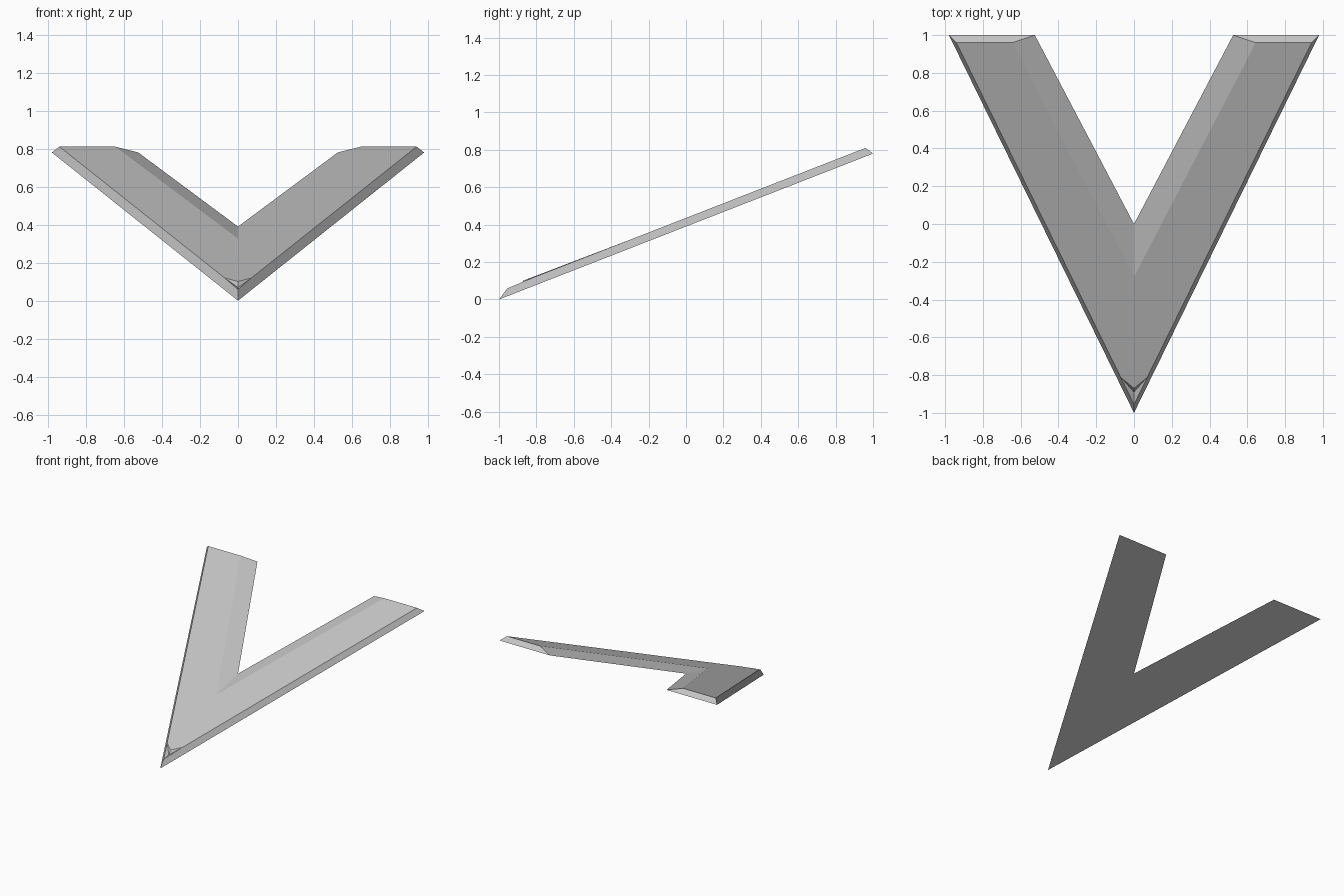
import bpy
import bmesh

cube = bpy.data.objects.get("Cube")
if cube:
    bpy.data.objects.remove(cube, do_unlink=True)

SLOPE = 0.39    # rise of the tilted plate along y
THICK = 0.046   # height of the upper plate above the underside

grey = bpy.data.materials.new("light grey")
grey.use_nodes = True
colour = (0.55, 0.55, 0.55, 1)
grey.diffuse_color = colour
grey.node_tree.nodes["Principled BSDF"].inputs["Base Color"].default_value = colour

bm = bmesh.new()


def point(x, y, height=0.0):
    """Vertex at a height above the sloping underside."""
    return bm.verts.new((x, y, SLOPE * (y + 1) + height))


# Underside outline of the left half
tip = point(0, -1)
outer = point(0.98, 1)
inner = point(0.525, 1)
crotch = point(0, 0)

# Bevelled upper outline
top_tip = point(0, -0.955, THICK - 0.004)
top_side = point(0.07, -0.812, THICK)
top_outer = point(0.94, 0.96, THICK)
top_inner = point(0.645, 0.96, THICK)
top_crotch = point(0, -0.28, THICK)

# Small step cut into the nose
brow = point(0, -0.87, THICK + 0.004)
step = point(0, -0.89, 0.027)

for face in (
    (tip, crotch, inner, outer),                             # underside
    (tip, outer, top_outer, top_side, top_tip),              # outer bevel
    (outer, inner, top_inner, top_outer),                    # wing end
    (inner, crotch, top_crotch, top_inner),                  # inner bevel
    (brow, top_side, top_outer, top_inner, top_crotch),      # upper plate
    (step, top_side, brow),                                  # step riser
    (top_tip, top_side, step),                               # step tread
):
    bm.faces.new(face)

mesh = bpy.data.meshes.new("chevron_wing")
bm.to_mesh(mesh)
bm.free()
mesh.materials.append(grey)

wing = bpy.data.objects.new("chevron_wing", mesh)
bpy.context.collection.objects.link(wing)

# Mirror the half across the centre line
mirror = wing.modifiers.new("mirror", 'MIRROR')
mirror.use_axis[0] = True
mirror.use_clip = True
